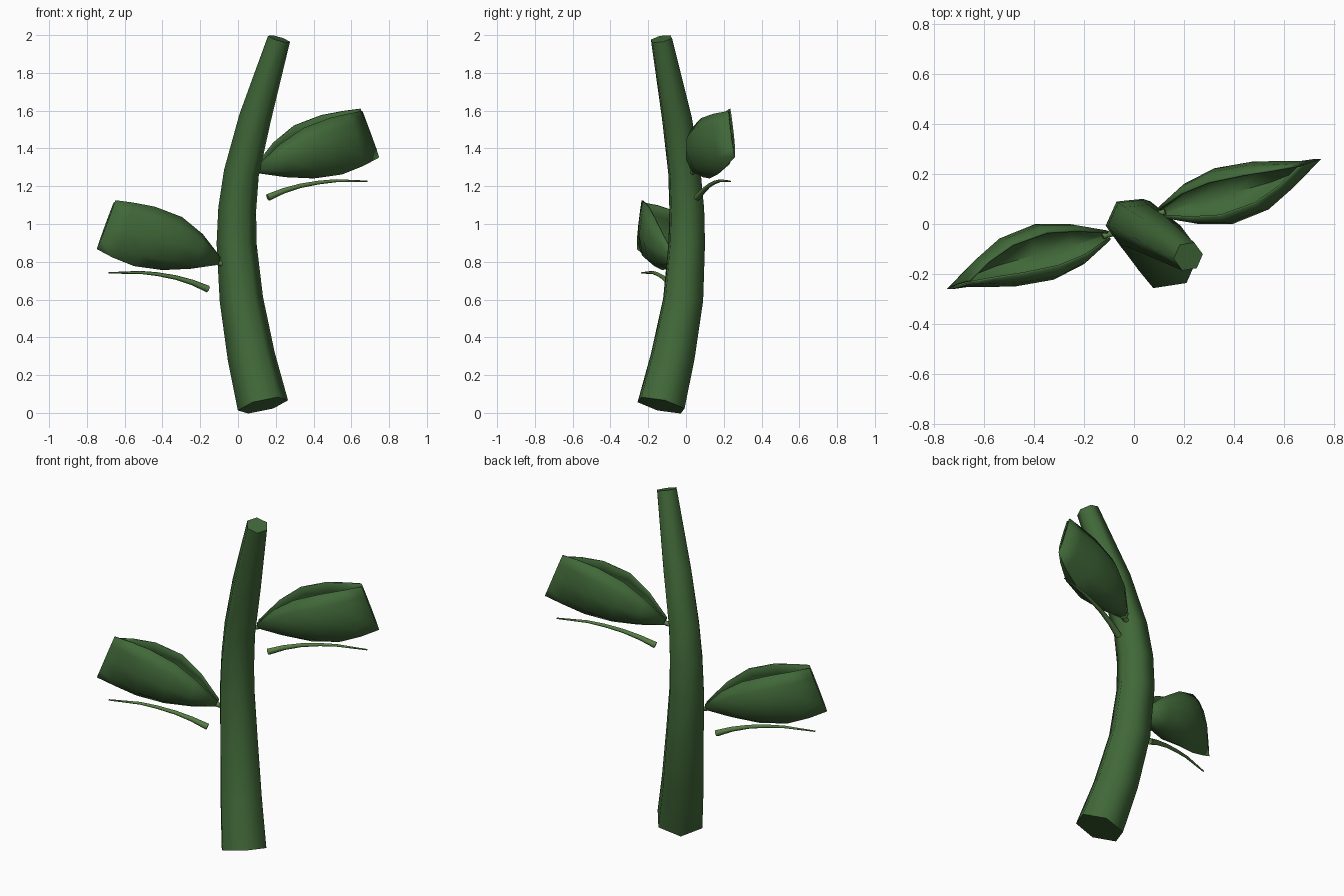
import bpy
import bmesh
import math
from mathutils import Vector, Matrix

cube = bpy.data.objects.get("Cube")
if cube:
    bpy.data.objects.remove(cube, do_unlink=True)


def material(name, rgb):
    mat = bpy.data.materials.new(name)
    mat.use_nodes = True
    mat.diffuse_color = (*rgb, 1)
    mat.node_tree.nodes["Principled BSDF"].inputs["Base Color"].default_value = (*rgb, 1)
    return mat


DARK_GREEN = material("dark green", (0.052, 0.138, 0.040))
LIGHT_GREEN = material("light green", (0.095, 0.21, 0.058))


def loft(name, rings, mat, closed):
    """Skin a list of point rings; closed rings also get end caps."""
    bm = bmesh.new()
    rows = [[bm.verts.new(p) for p in ring] for ring in rings]
    n = len(rows[0])
    for a, b in zip(rows, rows[1:]):
        for i in range(n if closed else n - 1):
            j = (i + 1) % n
            bm.faces.new((a[i], a[j], b[j], b[i]))
    if closed:
        bm.faces.new(rows[0][::-1])
        bm.faces.new(rows[-1])
    bmesh.ops.recalc_face_normals(bm, faces=bm.faces)
    mesh = bpy.data.meshes.new(name)
    bm.to_mesh(mesh)
    bm.free()
    obj = bpy.data.objects.new(name, mesh)
    bpy.context.collection.objects.link(obj)
    mesh.materials.append(mat)
    bpy.ops.object.select_all(action='DESELECT')
    obj.select_set(True)
    bpy.context.view_layer.objects.active = obj
    bpy.ops.object.shade_smooth_by_angle(angle=math.radians(65))
    return obj


def tube(name, path, radii, mat, sides=6, turn=0.1):
    """Tapered tube with rings square to the path."""
    pts = [Vector(p) for p in path]
    rings = []
    for k, p in enumerate(pts):
        tangent = (pts[min(k + 1, len(pts) - 1)] - pts[max(k - 1, 0)]).normalized()
        ref = Vector((1, 0, 0)) if abs(tangent.z) > 0.7 else Vector((0, 0, 1))
        u = (ref - tangent * ref.dot(tangent)).normalized()
        v = tangent.cross(u)
        angles = [turn + math.tau * i / sides for i in range(sides)]
        rings.append([p + radii[k] * (u * math.cos(a) + v * math.sin(a)) for a in angles])
    return loft(name, rings, mat, True)


# Main stem, bowed toward the back left corner
tube("stem",
     [(.132, -.132, .04), (.07, -.07, .3), (.018, -.015, .6), (-.008, .004, .9),
      (-.004, .004, 1.08), (.018, -.008, 1.27), (.09, -.048, 1.56), (.217, -.13, 1.98)],
     [.137, .127, .116, .106, .101, .094, .086, .061], DARK_GREEN)

# Leaf: cupped cross-section (sideways, height) swept from base to pinched tip
SECTION = [(-.62, .95), (-.92, .75), (-1, .5), (-.7, .17), (0, 0),
           (.7, .17), (1, .52), (.92, .8), (.62, 1)]
# Stations: keel point, upper rim x and z, half width
STATIONS = [((.11, .048, 1.272), .10, 1.31, .018),
            ((.25, .088, 1.252), .205, 1.43, .08),
            ((.40, .125, 1.245), .32, 1.52, .113),
            ((.55, .168, 1.266), .46, 1.575, .097),
            ((.66, .212, 1.31), .565, 1.597, .055),
            ((.745, .258, 1.355), .65, 1.61, .006)]
SIDE = Vector((-.32, .95, 0))


def leaf(name):
    rings = []
    for keel, rim_x, rim_z, width in STATIONS:
        base = Vector(keel)
        up = Vector((rim_x - base.x, .32 * (rim_x - base.x), rim_z - base.z))
        rings.append([base + SIDE * (s * width) + up * h for s, h in SECTION])
    obj = loft(name, rings, DARK_GREEN, False)
    solid = obj.modifiers.new("thickness", 'SOLIDIFY')
    solid.thickness = .008
    solid.offset = 0
    return obj


def rib(name):
    return tube(name, [(.158, .06, 1.14), (.24, .09, 1.175), (.33, .12, 1.202),
                       (.43, .152, 1.22), (.52, .18, 1.229), (.685, .235, 1.226)],
                [.019, .015, .012, .010, .008, .004], LIGHT_GREEN)


def stub(name):
    return tube(name, [(.06, .025, 1.27), (.125, .05, 1.284)], [.018, .012], LIGHT_GREEN)


# Upper leaf on the left, and the same set turned round and lowered on the right
half_turn = Matrix.Translation((0, 0, -.485)) @ Matrix.Rotation(math.pi, 4, 'Z')
for build, part in ((leaf, "leaf"), (rib, "leaf_rib"), (stub, "leaf_stub")):
    build("left_" + part)
    build("right_" + part).data.transform(half_turn)
